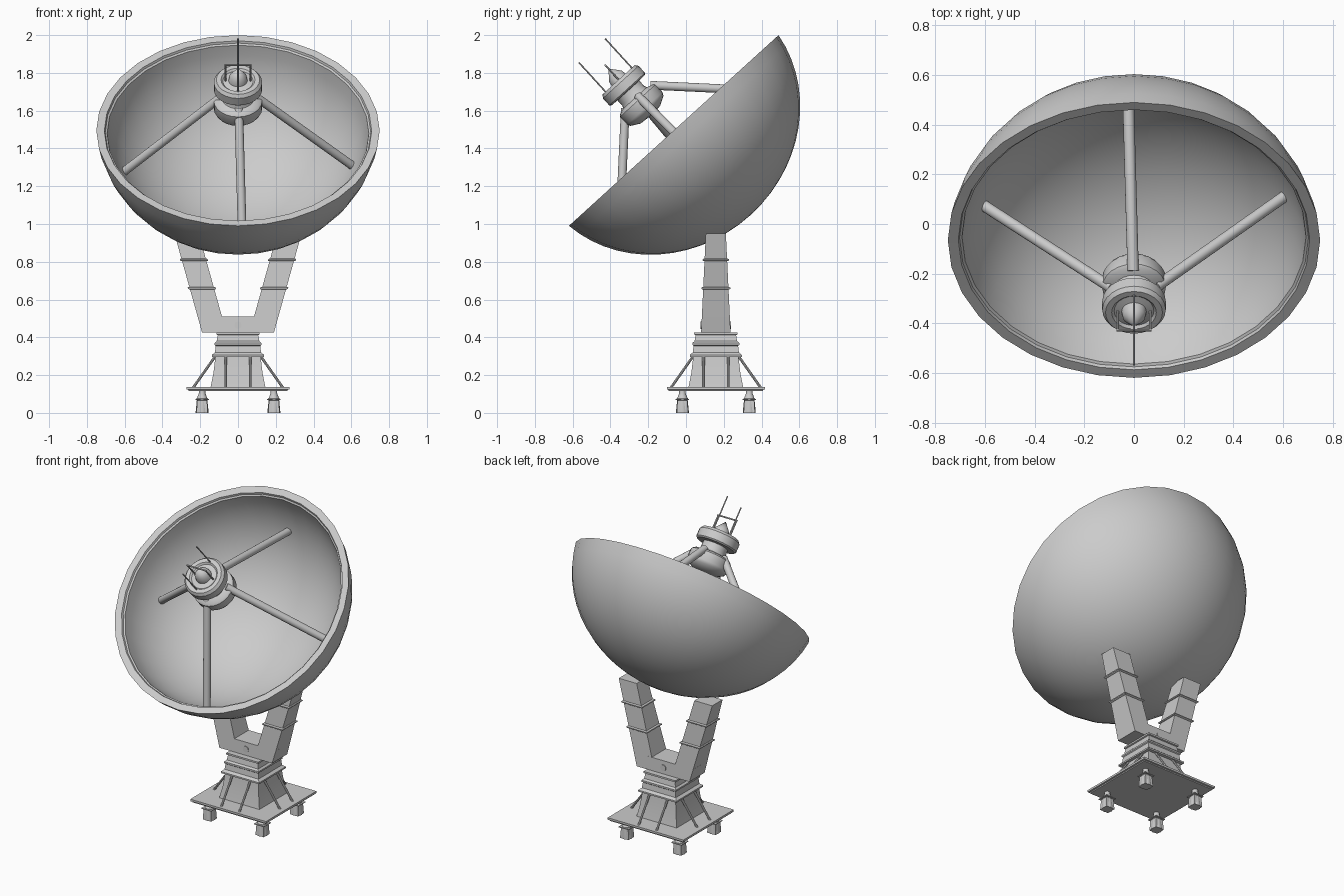
import bpy, bmesh
from math import sin, cos, pi, radians, sqrt
from mathutils import Matrix, Vector

if "Cube" in bpy.data.objects:
    bpy.data.objects.remove(bpy.data.objects["Cube"])

TILT = Matrix.Translation((0, -0.065, 1.495)) @ Matrix.Rotation(radians(42.3), 4, 'X')
HUB = TILT @ Matrix.Translation((0, -0.035, 0))
BASE = Matrix.Translation((0, 0.158, 0))


def finish(bm, name, mat, angle=35):
    bmesh.ops.remove_doubles(bm, verts=bm.verts, dist=1e-5)
    bmesh.ops.recalc_face_normals(bm, faces=bm.faces)
    me = bpy.data.meshes.new(name)
    bm.to_mesh(me)
    bm.free()
    ob = bpy.data.objects.new(name, me)
    bpy.context.collection.objects.link(ob)
    ob.matrix_world = mat
    bpy.ops.object.select_all(action='DESELECT')
    ob.select_set(True)
    bpy.context.view_layer.objects.active = ob
    bpy.ops.object.shade_smooth_by_angle(angle=radians(angle))
    return ob


def lathe(name, profile, n, mat, angle=35, phase=0.0):
    """Closed solid from (radius, height) points turned about local z."""
    bm = bmesh.new()
    rings = [[bm.verts.new((r * cos(phase + 2 * pi * i / n), r * sin(phase + 2 * pi * i / n), z))
              for i in range(n)] for r, z in ((max(r, 1e-7), z) for r, z in profile)]
    for a, b in zip(rings, rings[1:]):
        for i in range(n):
            j = (i + 1) % n
            bm.faces.new((a[i], a[j], b[j], b[i]))
    for ring in (rings[0], rings[-1]):
        if (ring[0].co.xy).length > 1e-4:
            bm.faces.new(ring)
    return finish(bm, name, mat, angle)


def square(name, profile, mat):
    """Square-section solid from (half width, height) points."""
    return lathe(name, [(w * sqrt(2), z) for w, z in profile], 4, mat, 20, pi / 4)


def rod(name, p, q, r, mat, n=12):
    p, q = Vector(p), Vector(q)
    rot = (q - p).to_track_quat('Z', 'Y').to_matrix().to_4x4()
    return lathe(name, [(r, 0), (r, (q - p).length)], n, mat @ Matrix.Translation(p) @ rot)


def prism(name, sections, mat):
    """Skin of rectangles (x0, x1, half depth, z)."""
    bm = bmesh.new()
    rings = [[bm.verts.new(c) for c in ((x0, -h, z), (x1, -h, z), (x1, h, z), (x0, h, z))]
             for x0, x1, h, z in sections]
    for a, b in zip(rings, rings[1:]):
        for i in range(4):
            bm.faces.new((a[i], a[(i + 1) % 4], b[(i + 1) % 4], b[i]))
    bm.faces.new(rings[0])
    bm.faces.new(rings[-1])
    return finish(bm, name, mat, 20)


# Dish: outer bowl, flat rim with a small lip, inner bowl
def bowl(R, depth, T, steps=14, z0=0.0):
    return [(R * sin(T * k / steps) / sin(T), z0 - depth * (cos(T * k / steps) - cos(T)) / (1 - cos(T)))
            for k in range(steps + 1)]


T = radians(83)
lathe("dish", bowl(0.75, 0.605, T) + [(0.708, -0.002), (0.703, -0.014)]
      + bowl(0.693, 0.535, T, z0=-0.02)[::-1], 32, TILT)

# Feed hub
lathe("feed_hub", [(0, 0.14), (0.07, 0.145), (0.118, 0.172), (0.128, 0.19), (0.128, 0.245),
                   (0.118, 0.255), (0.085, 0.265), (0.078, 0.28), (0.078, 0.318), (0.12, 0.32),
                   (0.128, 0.328), (0.128, 0.378), (0.115, 0.395), (0.09, 0.395),
                   (0.08, 0.385), (0.05, 0.39), (0.045, 0.42), (0, 0.475)], 24, HUB)

# Struts from hub to bowl
for i in range(4):
    m = TILT @ Matrix.Translation((0, -0.02, 0)) @ Matrix.Rotation(i * pi / 2 + radians(2.3), 4, 'Z')
    rod("feed_strut", (0.09, 0, 0.26), (0.615, 0, -0.265), 0.023, m, 16)

# Whip antennas and the cross bracket
for s in (-1, 1):
    rod("antenna", (0, s * 0.094, 0.38), (0, s * 0.094, 0.605), 0.004, HUB, 8)
    rod("bracket_post", (s * 0.066, 0, 0.38), (s * 0.066, 0, 0.50), 0.005, HUB, 8)
rod("bracket_bar", (-0.071, 0, 0.50), (0.071, 0, 0.50), 0.005, HUB, 8)

# Yoke: crossbar and two leaning arms with collars
prism("yoke_crossbar", [(-0.19, 0.19, 0.078, 0.425), (-0.214, 0.214, 0.074, 0.51)], BASE)


def arm_section(z, grow=0.0):
    t = (z - 0.425) / 0.525
    return (0.061 + 0.28 * (z - 0.425) - grow, 0.19 + 0.28 * (z - 0.425) + grow,
            0.078 - 0.025 * t + grow, z)


for s in (-1, 1):
    m = BASE @ Matrix.Rotation(0 if s > 0 else pi, 4, 'Z')
    prism("yoke_arm", [arm_section(0.509), arm_section(0.95)], m)
    for z in (0.66, 0.81):
        prism("arm_collar", [arm_section(z - 0.007, 0.004), arm_section(z - 0.003, 0.01),
                             arm_section(z + 0.003, 0.01), arm_section(z + 0.007, 0.004)], m)
rod("pivot_pin", (0, -0.08, 0.465), (0, 0.08, 0.465), 0.02, BASE, 16)

# Pedestal with stepped collars, flaring to the base plate
square("pedestal", [(0.145, 0.135), (0.13, 0.21), (0.12, 0.295), (0.138, 0.297), (0.138, 0.307),
                    (0.122, 0.32), (0.118, 0.355), (0.124, 0.36), (0.124, 0.37), (0.113, 0.38),
                    (0.107, 0.412), (0.115, 0.415), (0.115, 0.426)], BASE)
plate = square("base_plate", [(0.255, 0.115), (0.255, 0.122), (0.265, 0.124), (0.265, 0.137)], BASE)
plate.scale = (1.03, 0.98, 1)

# Gusset rods, two on every side
for i in range(4):
    m = BASE @ Matrix.Rotation(i * pi / 2, 4, 'Z')
    for s in (-1, 1):
        rod("gusset_rod", (0.12, s * 0.065, 0.30), (0.24, s * 0.065, 0.13), 0.007, m, 8)

# Levelling feet
for sx in (-1, 1):
    for sy in (-1, 1):
        m = BASE @ Matrix.Translation((sx * 0.19, sy * 0.177, 0))
        lathe("foot", [(0.034, 0), (0.034, 0.008), (0.028, 0.066), (0.03, 0.068), (0.03, 0.076),
                       (0.026, 0.08), (0.017, 0.105), (0.017, 0.125)], 12, m)
        square("foot_flange", [(0.036, 0.069), (0.036, 0.074)], m)
        square("foot_block", [(0.03, 0), (0.026, 0.066)], m)
